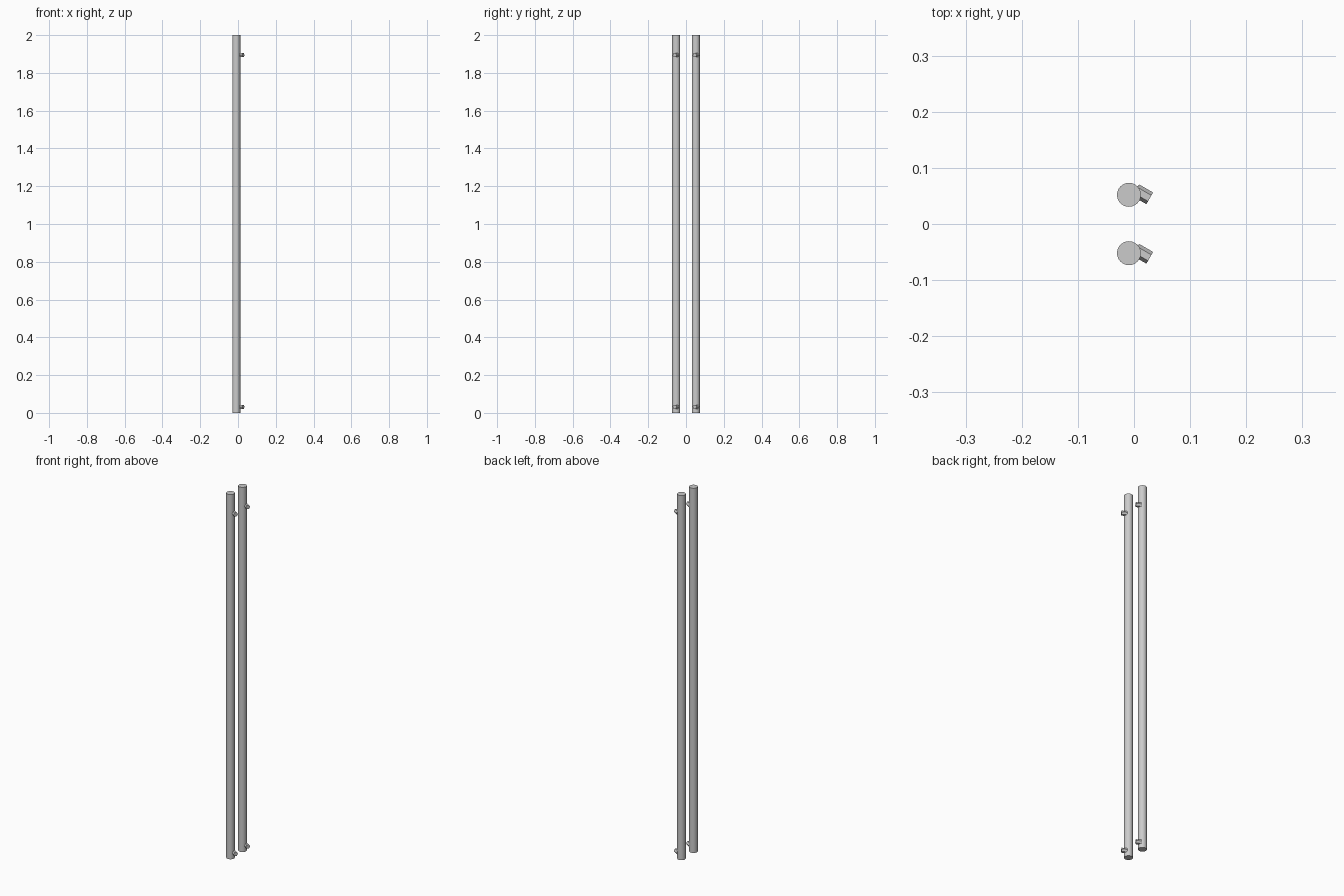
import bpy
import math

if "Cube" in bpy.data.objects:
    bpy.data.objects.remove(bpy.data.objects["Cube"])

BAR_X, BAR_R, HEIGHT = -0.009, 0.0213, 2.0
PEG_END, PEG_R = 0.03, 0.012


def cylinder(name, sides, radius, depth, location, rotation=(0, 0, 0)):
    bpy.ops.mesh.primitive_cylinder_add(vertices=sides, radius=radius, depth=depth,
                                        location=location, rotation=rotation)
    obj = bpy.context.object
    obj.name = name
    return obj


for label, side in (("front", -1), ("back", 1)):
    # Long round handle bar
    cylinder(label + "_bar", 32, BAR_R, HEIGHT, (BAR_X, side * 0.052, HEIGHT / 2))
    bpy.ops.object.shade_smooth_by_angle(angle=math.radians(30))

    # Hexagonal stand-offs, one edge facing up, sunk into the bar
    for level, z in (("lower", 0.032), ("upper", 1.894)):
        start = BAR_X + 0.01
        peg = cylinder(f"{label}_{level}_standoff", 6, PEG_R, PEG_END - start,
                       ((start + PEG_END) / 2, side * 0.053, z),
                       (0, math.pi / 2, 0))
        # Turn the hexagon so a corner points straight up
        ups = [(peg.matrix_world.to_3x3() @ v.co).z for v in peg.data.vertices]
        if max(ups) < PEG_R * 0.99:
            peg.rotation_euler = (math.radians(30), math.pi / 2, 0)
